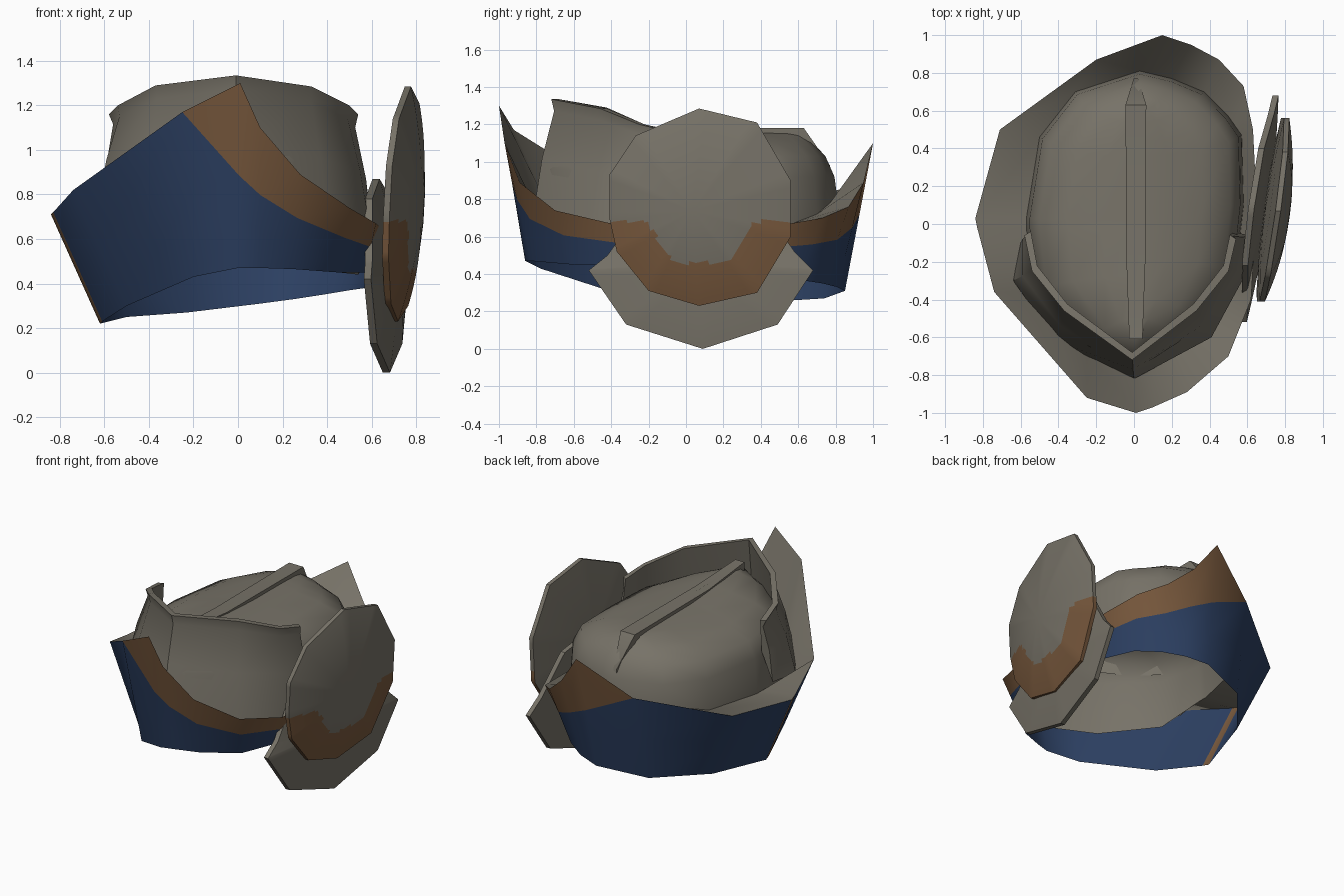
import bpy, bmesh, math
from mathutils import Vector

if "Cube" in bpy.data.objects:
    bpy.data.objects.remove(bpy.data.objects["Cube"])


def material(name, rgb):
    m = bpy.data.materials.new(name)
    m.diffuse_color = (*rgb, 1)
    m.use_nodes = True
    m.node_tree.nodes["Principled BSDF"].inputs["Base Color"].default_value = m.diffuse_color
    return m


GREY = material("warm grey metal", (0.185, 0.17, 0.138))
BLUE = material("dark blue paint", (0.026, 0.052, 0.125))
BROWN = material("brown trim", (0.19, 0.1, 0.047))


def finish(name, bm, mats, angle=40):
    bmesh.ops.remove_doubles(bm, verts=bm.verts, dist=0.0005)
    bmesh.ops.recalc_face_normals(bm, faces=bm.faces)
    me = bpy.data.meshes.new(name)
    bm.to_mesh(me)
    bm.free()
    for m in mats:
        me.materials.append(m)
    ob = bpy.data.objects.new(name, me)
    bpy.context.collection.objects.link(ob)
    bpy.ops.object.select_all(action='DESELECT')
    ob.select_set(True)
    bpy.context.view_layer.objects.active = ob
    bpy.ops.object.shade_smooth_by_angle(angle=math.radians(angle))
    return ob


def loft(bm, rows, closed=True, paint=None):
    """Bridge rows of equal length with quads; paint(row, column) gives the material."""
    vs = [[bm.verts.new(p) for p in row] for row in rows]
    n = len(rows[0])
    for r in range(len(rows) - 1):
        for c in range(n if closed else n - 1):
            d = (c + 1) % n
            f = bm.faces.new((vs[r][c], vs[r][d], vs[r + 1][d], vs[r + 1][c]))
            if paint:
                f.material_index = paint(r, c)
    return vs


# Shared stations around the pad, starting at the front peak and going left
rim = [Vector(p) for p in (
    (.01, -1, 1.30), (-.25, -.92, 1.17), (-.74, -.36, .82), (-.83, -.02, .72),
    (-.84, .03, .71), (-.71, .5, .74), (-.2, .87, .87), (.15, 1, 1.1),
    (.3, .95, .89), (.45, .87, .76), (.58, .73, .70), (.63, .5, .66),
    (.65, .1, .64), (.62, -.4, .67), (.5, -.7, .74), (.28, -.89, .89), (.1, -.97, 1.1))]
hem = [Vector(p) for p in (
    (0, -.86, .47), (-.2, -.78, .43), (-.5, -.38, .30), (-.61, -.05, .23),
    (-.62, 0, .22), (-.5, .42, .25), (-.23, .74, .27), (.1, .85, .31),
    (.25, .81, .33), (.38, .73, .35), (.5, .6, .37), (.57, .4, .38),
    (.6, .1, .38), (.57, -.3, .45), (.45, -.6, .45), (.25, -.77, .465), (.1, -.83, .47))]
trim = [.5, 0, 0, 0, 0, 0, 0, .48] + [.43] * 5 + [.48, .46, .46, .48]
base = [Vector(p) for p in (
    (0, -.78, .6), (-.25, -.66, .6), (-.53, -.36, .62), (-.57, -.02, .68),
    (-.57, .03, .68), (-.5, .46, .71), (-.31, .7, .78), (.03, .81, .8),
    (.2, .77, .78), (.37, .7, .72), (.5, .57, .67), (.57, .47, .62),
    (.58, .1, .5), (.54, -.25, .44), (.37, -.52, .46), (.24, -.64, .55), (.1, -.73, .6))]

# Painted skirt: brown upper band, blue below, thin brown stripe on the left corner
bm = bmesh.new()
band = [r.lerp(h, t) for r, h, t in zip(rim, hem, trim)]
low = [b.lerp(h, .5) for b, h in zip(band, hem)]
loft(bm, [rim, band, low, hem], paint=lambda r, c: 1 if r == 0 or c == 3 else 0)
finish("skirt", bm, [BLUE, BROWN])

# Grey lining between skirt rim and dome, then the dome closing on its ridge line
bm = bmesh.new()
rows = [rim, base]
for sx, sy, z in ((.97, .98, .92), (.88, .92, 1.03), (.62, .84, 1.1), (.3, .78, 1.14), (.04, .76, 1.16)):
    row = []
    for b in base:
        front = max(0, min(1, -1.4 * b.y))
        row.append(Vector((.01 + (b.x - .01) * sx, b.y * sy, z + .04 * front)))
    rows.append(row)
vs = loft(bm, rows)
bm.faces.new(vs[-1])
finish("dome", bm, [GREY], 50)

# Flat spine along the dome, tapering down at the back
bm = bmesh.new()
spine = [(-.61, 1.21, .035), (-.2, 1.18, .05), (.63, 1.18, .055), (.77, .98, .012)]
vs = loft(bm, [[(.01 - w, y, z - .07), (.01 - w, y, z), (.01 + w, y, z), (.01 + w, y, z - .07)]
               for y, z, w in spine])
bm.faces.new(vs[0])
bm.faces.new(vs[-1])
finish("spine", bm, [GREY])

# Raised collar wall wrapping the front
top = [Vector(p) for p in (
    (-.58, -.06, 1.16), (-.54, -.25, 1.2), (-.37, -.46, 1.29), (-.01, -.72, 1.335),
    (.33, -.46, 1.285), (.5, -.25, 1.2), (.54, -.08, 1.16))]
foot = [Vector(p) for p in (
    (-.6, -.1, .72), (-.64, -.3, .72), (-.41, -.62, .7), (0, -.82, .7),
    (.41, -.6, .64), (.6, -.25, .6), (.61, -.06, .58))]


def inward(p, d):
    c = Vector((0, .3, p.z))
    return p + (c - p).normalized() * d


bm = bmesh.new()
lip = [inward(t.lerp(f, .1), .025) for t, f in zip(top, foot)]
mid = [t.lerp(f, .5) for t, f in zip(top, foot)]
inner_top = [inward(p, .04) for p in top]
inner_foot = [inward(t.lerp(f, .5), .05) for t, f in zip(top, foot)]
vs = loft(bm, [foot, mid, lip, top, inner_top, inner_foot], closed=False)
for c in (0, -1):
    bm.faces.new([vs[r][c] for r in range(6)])
finish("collar", bm, [GREY])


def plate(name, outline, place, edge, bulge, mats, brown=None):
    """Lens-shaped side plate from a (y, z) outline."""
    pts = []
    for i, a in enumerate(outline):
        b = Vector(outline[(i + 1) % len(outline)])
        pts += [Vector(a).lerp(b, k / 8) for k in range(8)]
    mid = sum(pts, Vector((0, 0))) / len(pts)
    spec = [(s, -edge - .025 * (1 - s * s)) for s in (.1, .6, 1)]
    spec += [(s / 20, edge + (bulge - edge) * (1 - (s / 20) ** 2)) for s in range(20, 0, -1)]
    rows = []
    for s, off in spec:
        flat = [mid + (p - mid) * s for p in pts]
        rows.append([Vector((place(*q) + off, *q)) for q in flat])
    bm = bmesh.new()
    vs = loft(bm, rows)
    bm.faces.new(vs[0])
    bm.faces.new(vs[-1])
    if brown:
        bm.faces.ensure_lookup_table()
        for i, f in enumerate(bm.faces):
            c = f.calc_center_median()
            if i >= 2 * len(pts) and brown(c.y, c.z):
                f.material_index = 1
    return finish(name, bm, mats, 35)


# Large round side plate with a brown scalloped lower border
plate("upper_side_plate",
      [(-.41, .93), (-.27, 1.14), (.07, 1.285), (.38, 1.21), (.56, .9), (.56, .6),
       (.38, .3), (.07, .23), (-.2, .31), (-.37, .52), (-.41, .7)],
      lambda y, z: .735 + .135 * (y - .08) + .055 * (z - .75), .014, .092, [GREY, BROWN],
      lambda y, z: z < .46 + .22 * min(1, max(0, (abs(y - .08) - .15) / .14)))

# Smaller plate tucked behind and below it
plate("lower_side_plate",
      [(-.52, .42), (-.32, .13), (.09, 0), (.49, .13), (.68, .42), (.58, .52),
       (.4, .78), (.08, .87), (-.22, .78), (-.42, .5)],
      lambda y, z: .665 + .14 * (y - .08) - .1 * max(0, z - .42), .016, .05, [GREY])
